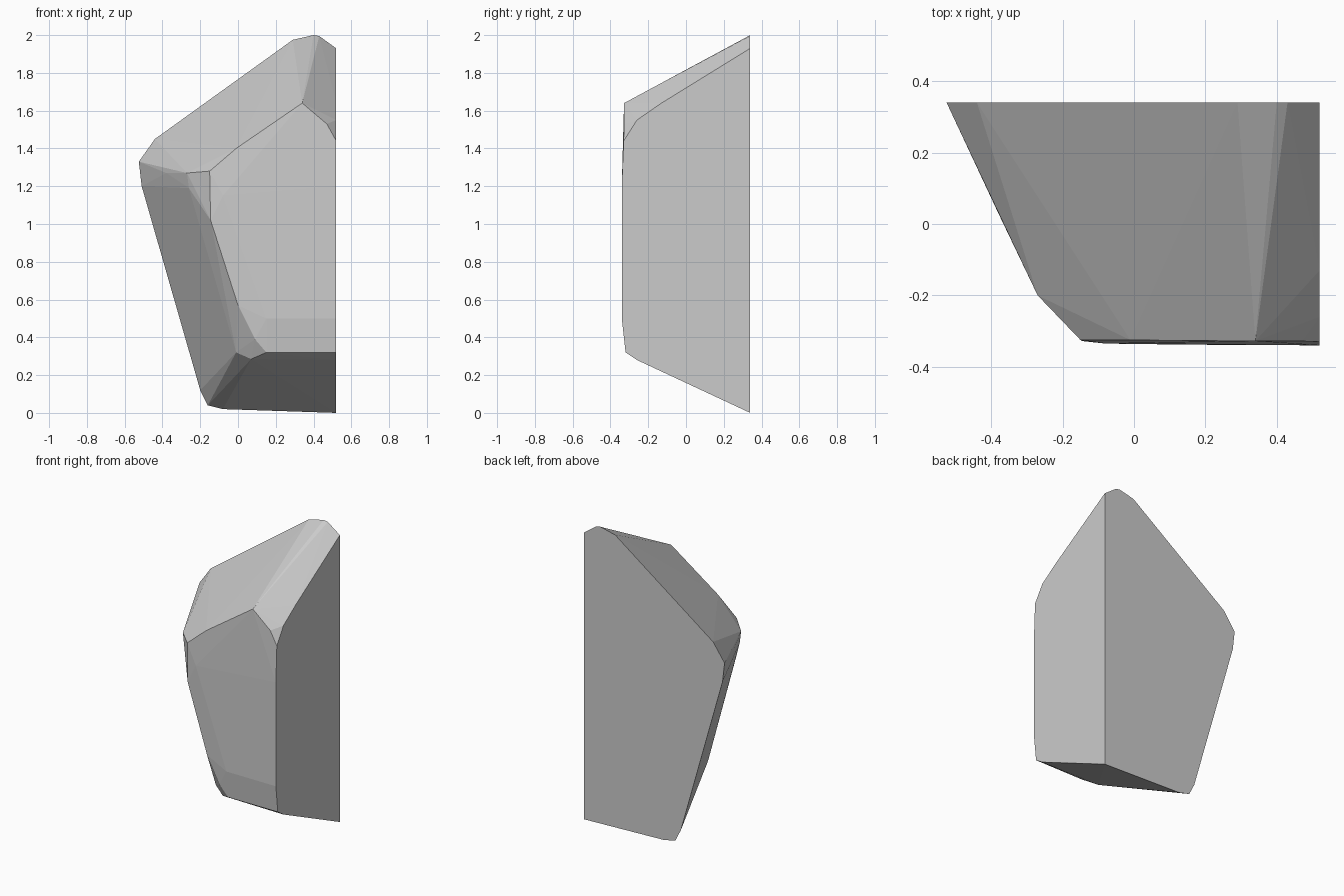
import bpy, bmesh, math

if "Cube" in bpy.data.objects:
    bpy.data.objects.remove(bpy.data.objects["Cube"])

BACK_Y, SIDE_X = 0.34, 0.52

# Flat back outline (x, z)
back = [(-0.44, 1.45), (0.29, 1.975), (0.40, 2.0), (0.43, 1.995), (0.52, 1.93),
        (0.52, 0.0), (-0.08, 0.02), (-0.16, 0.04), (-0.20, 0.12),
        (-0.51, 1.20), (-0.525, 1.33)]

# Flat right-hand outline (y, z)
side = [(-0.13, 1.64), (-0.26, 1.55), (-0.33, 1.44), (-0.34, 1.2),
        (-0.34, 0.5), (-0.32, 0.32), (-0.26, 0.28)]

# Worn front rim and softened corners (x, y, z)
front = [(-0.15, -0.325, 1.28), (-0.01, -0.325, 1.40), (0.34, -0.328, 1.64),
         (0.47, -0.328, 1.53), (0.15, -0.32, 0.32), (0.09, -0.325, 0.39),
         (0.0, -0.33, 0.57), (-0.03, -0.322, 0.66), (-0.145, -0.328, 1.02),
         (-0.08, -0.335, 1.15), (0.15, -0.338, 0.50),
         (-0.27, -0.20, 1.27), (-0.26, -0.20, 1.19), (-0.38, 0.03, 1.27),
         (-0.01, -0.22, 0.32), (0.07, -0.26, 0.285)]

points = [(x, BACK_Y, z) for x, z in back]
points += [(SIDE_X, y, z) for y, z in side]
points += front

# Wrap the faceted stone around its outlines
bm = bmesh.new()
for p in points:
    bm.verts.new(p)
hull = bmesh.ops.convex_hull(bm, input=bm.verts[:])
unused = {v for v in hull["geom_interior"] + hull["geom_unused"]
          if isinstance(v, bmesh.types.BMVert)}
bmesh.ops.delete(bm, geom=list(unused), context='VERTS')

# Merge coplanar triangles into clean facets
bmesh.ops.dissolve_limit(bm, angle_limit=math.radians(1),
                         verts=bm.verts[:], edges=bm.edges[:])
bmesh.ops.recalc_face_normals(bm, faces=bm.faces[:])

mesh = bpy.data.meshes.new("corner_rock")
bm.to_mesh(mesh)
bm.free()
rock = bpy.data.objects.new("corner_rock", mesh)
bpy.context.collection.objects.link(rock)
